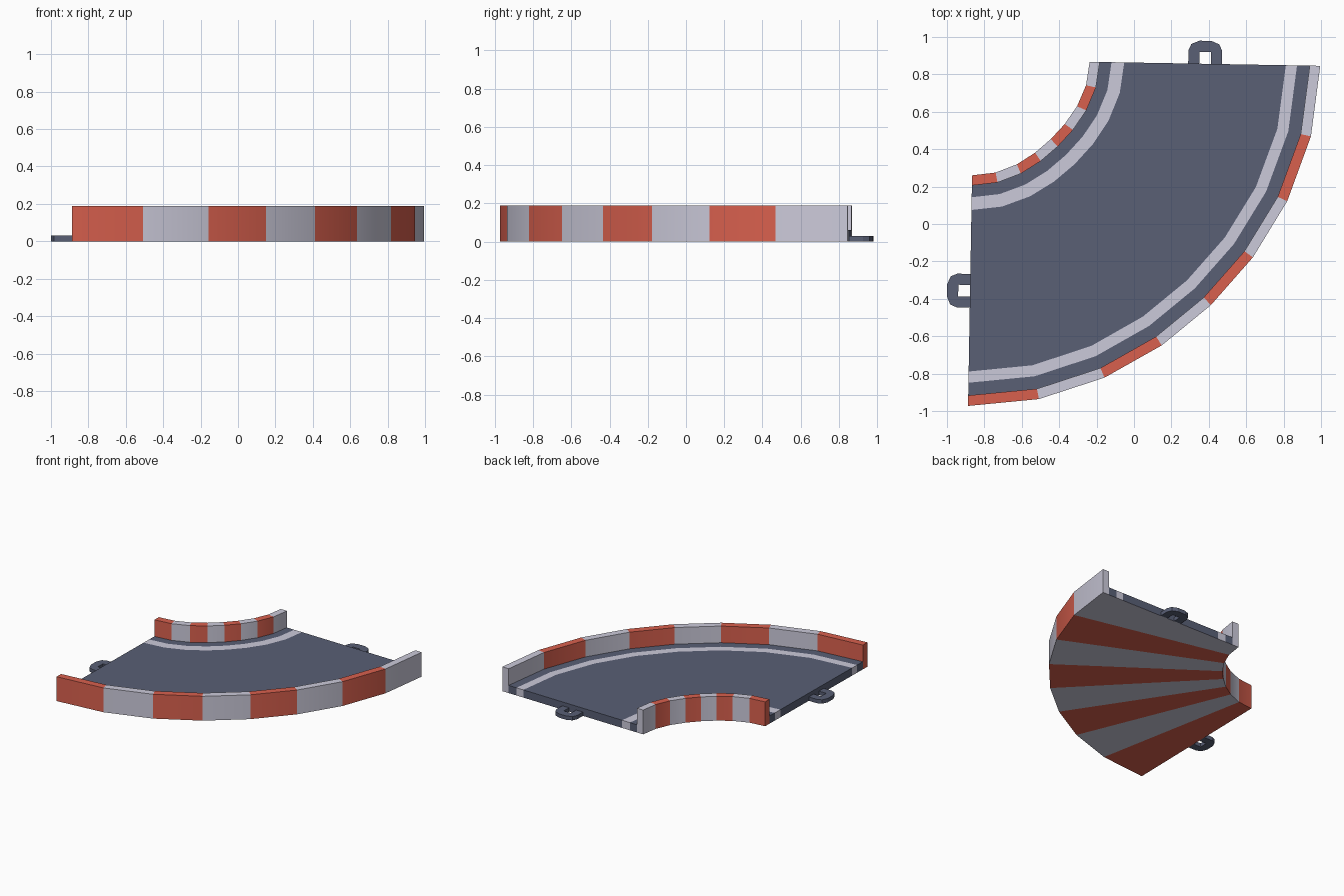
import bpy, bmesh, math
from mathutils import Vector

if "Cube" in bpy.data.objects:
    bpy.data.objects.remove(bpy.data.objects["Cube"])

CX, CY = -0.855, 0.878          # centre of the bend
SEGS = 8
ROAD_H, WALL_H, TAB_H = 0.06, 0.19, 0.03


def material(name, rgb):
    m = bpy.data.materials.new(name)
    m.diffuse_color = (*rgb, 1)
    m.use_nodes = True
    m.node_tree.nodes["Principled BSDF"].inputs["Base Color"].default_value = m.diffuse_color
    return m


MATS = [material("red_orange", (0.69, 0.117, 0.076)),
        material("light_grey", (0.60, 0.59, 0.70)),
        material("slate_grey", (0.100, 0.115, 0.178))]
RED, LIGHT, SLATE, ALT = 0, 1, 2, -1      # ALT = red / light by segment


def finish(name, bm, smooth=True):
    me = bpy.data.meshes.new(name)
    bm.to_mesh(me)
    bm.free()
    for m in MATS:
        me.materials.append(m)
    ob = bpy.data.objects.new(name, me)
    bpy.context.collection.objects.link(ob)
    if smooth:
        bpy.ops.object.select_all(action='DESELECT')
        ob.select_set(True)
        bpy.context.view_layer.objects.active = ob
        bpy.ops.object.shade_smooth_by_angle(angle=math.radians(30))
    return ob


def bend(r, z, t):
    """Point at radius r on the slightly flattened quarter bend."""
    a = math.radians(-91 + 90 * t + 0.8 * math.sin(2 * math.pi * t))
    r -= 0.028 * math.sin(math.pi * t) ** 2
    return Vector((CX + r * math.cos(a), CY + r * math.sin(a), z))


def sweep(name, profile, edges, caps):
    """profile: (r, z) points; edges: (a, b, colour); caps: (indices, colour)."""
    bm = bmesh.new()
    rings = [[bm.verts.new(bend(r, z, i / SEGS)) for r, z in profile]
             for i in range(SEGS + 1)]

    def face(verts, colour, seg):
        bm.faces.new(verts).material_index = seg % 2 if colour == ALT else colour

    for i in range(SEGS):
        p, q = rings[i], rings[i + 1]
        for a, b, c in edges:
            face((p[a], q[a], q[b], p[b]), c, i)
    for idx, c in caps:
        face([rings[0][k] for k in idx], c, 0)
        face([rings[-1][k] for k in reversed(idx)], c, SEGS - 1)
    return finish(name, bm)


# Road bed with two painted lines; striped underside
radii = [0.672, 0.735, 0.803, 1.667, 1.727, 1.795]
colours = [SLATE, LIGHT, SLATE, LIGHT, SLATE]
n = len(radii)
profile = [(r, 0) for r in radii] + [(r, ROAD_H) for r in radii]
edges, caps = [], []
for k, c in enumerate(colours):
    edges += [(k, k + 1, ALT), (n + k + 1, n + k, c)]
    caps.append(((k, k + 1, n + k + 1, n + k), c))
sweep("road_bed", profile, edges, caps)


# Striped side walls (the part hidden against the road is left out)
def wall(name, r0, r1, road_side):
    prof = [(r0, 0), (r1, 0), (r1, ROAD_H), (r1, WALL_H), (r0, WALL_H), (r0, ROAD_H)]
    hidden = 1 if road_side == "outer" else 5
    e = [(k, (k + 1) % 6, ALT) for k in range(6) if k != hidden]
    sweep(name, prof, e, [(tuple(range(6)), ALT)])


wall("inner_wall", 0.618, 0.672, "outer")
wall("outer_wall", 1.795, 1.851, "inner")


# Connector loops at both ends
def connector(name, t, direction):
    base = bend(1.235, 0, t)
    u = (base - Vector((CX, CY, 0))).normalized()
    v = Vector((-u.y, u.x, 0)) * direction
    half = [(0.09, 0), (0.09, 0.07), (0.075, 0.105), (0.032, 0.123)]
    hole = [(-0.031, 0), (-0.031, 0.063), (0.031, 0.063), (0.031, 0)]
    outline = half + [(-x, y) for x, y in reversed(half)] + hole
    bm = bmesh.new()
    f = bm.faces.new([bm.verts.new(base + u * x + v * y) for x, y in outline])
    ext = bmesh.ops.extrude_face_region(bm, geom=[f], use_keep_orig=True)
    top = [g for g in ext["geom"] if isinstance(g, bmesh.types.BMVert)]
    bmesh.ops.translate(bm, verts=top, vec=(0, 0, TAB_H))
    bmesh.ops.recalc_face_normals(bm, faces=bm.faces)
    for fc in bm.faces:
        fc.material_index = SLATE
    finish(name, bm, smooth=False)


connector("left_connector_loop", 0, -1)
connector("back_connector_loop", 1, 1)
